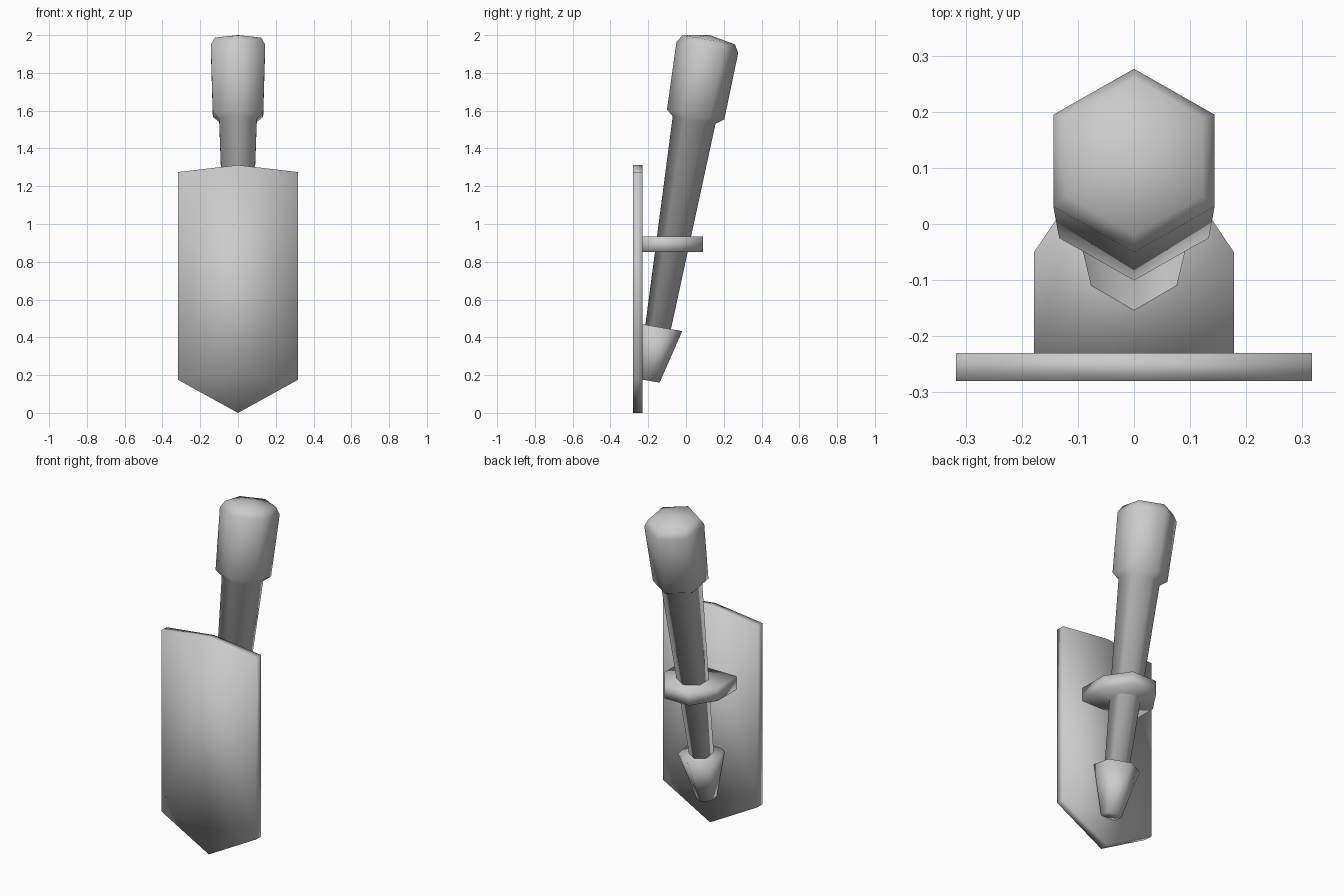
import bpy, bmesh, math
from mathutils import Vector

if "Cube" in bpy.data.objects:
    bpy.data.objects.remove(bpy.data.objects["Cube"])

TILT = math.radians(9.85)          # handle leans backward
SIDE = Vector((1, 0, 0))
BACK = Vector((0, math.cos(TILT), -math.sin(TILT)))


def finish(name, bm):
    bmesh.ops.recalc_face_normals(bm, faces=bm.faces)
    mesh = bpy.data.meshes.new(name)
    bm.to_mesh(mesh)
    bm.free()
    mesh.polygons.foreach_set("use_smooth", [True] * len(mesh.polygons))
    obj = bpy.data.objects.new(name, mesh)
    bpy.context.collection.objects.link(obj)
    return obj


def hex_loft(name, rings, apex=None):
    """Six-sided tilted loft; each ring is (centre y, centre z, radius)."""
    bm = bmesh.new()
    loops = []
    for y, z, r in rings:
        loop = []
        for i in range(6):
            a = math.radians(90 + 60 * i)
            p = Vector((0, y, z)) + r * (math.cos(a) * SIDE + math.sin(a) * BACK)
            loop.append(bm.verts.new(p))
        loops.append(loop)
    for lo, hi in zip(loops, loops[1:]):
        for i in range(6):
            j = (i + 1) % 6
            bm.faces.new((lo[i], lo[j], hi[j], hi[i]))
    bm.faces.new(loops[0])
    if apex:
        tip = bm.verts.new((0, *apex))
        for i in range(6):
            bm.faces.new((loops[-1][i], loops[-1][(i + 1) % 6], tip))
    else:
        bm.faces.new(loops[-1])
    return finish(name, bm)


def prism(name, outline, offset):
    """Extrude a flat outline along an offset."""
    bm = bmesh.new()
    face = bm.faces.new([bm.verts.new(p) for p in outline])
    ext = bmesh.ops.extrude_face_region(bm, geom=[face], use_keep_orig=True)
    moved = [g for g in ext["geom"] if isinstance(g, bmesh.types.BMVert)]
    bmesh.ops.translate(bm, verts=moved, vec=offset)
    return finish(name, bm)


# Pointed front plate
plate = [(0, 0), (0.317, 0.175), (0.317, 1.275), (0, 1.312), (-0.317, 1.275), (-0.317, 0.175)]
prism("front_plate", [(x, -0.28, z) for x, z in plate], (0, 0.05, 0))

# Bracket joining the plate to the handle
half = [(0.178, -0.24), (0.178, -0.05), (0.083, 0.09)]
bracket = half + [(-x, y) for x, y in reversed(half)]
prism("bracket", [(x, y, 0.853) for x, y in bracket], (0, 0, 0.08))

# Tapered shaft with thicker grip and shallow domed top
hex_loft("handle", [(-0.150, 0.44, 0.068), (0.043, 1.55, 0.115), (0.051, 1.58, 0.154),
                    (0.113, 1.935, 0.166), (0.120, 1.975, 0.141)], apex=(0.125, 2.0))

# Tapered foot at the lower end
hex_loft("foot", [(-0.196, 0.17, 0.057), (-0.147, 0.455, 0.129)])
